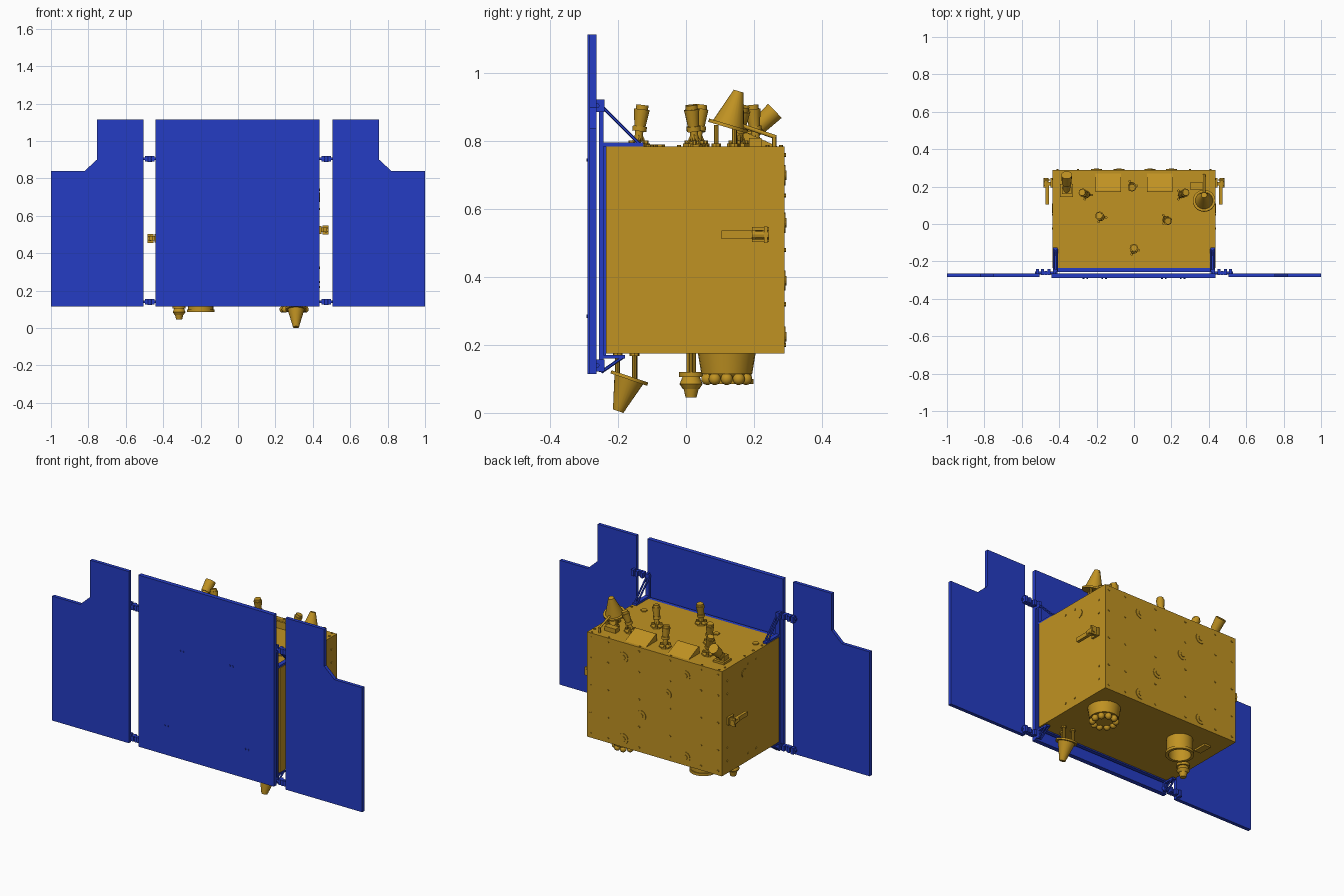
import bpy, bmesh, math
from mathutils import Vector, Matrix

cube = bpy.data.objects.get("Cube")
if cube:
    bpy.data.objects.remove(cube, do_unlink=True)


def material(name, colour):
    m = bpy.data.materials.new(name)
    m.diffuse_color = colour
    m.use_nodes = True
    m.node_tree.nodes["Principled BSDF"].inputs["Base Color"].default_value = colour
    return m


GOLD = material("gold foil", (0.53, 0.29, 0.016, 1))
BLUE = material("panel blue", (0.018, 0.045, 0.55, 1))


class Part:
    """Collects simple solids into one named object."""

    def __init__(self, name, mat):
        self.name, self.mat, self.bm = name, mat, bmesh.new()

    def box(self, lo, hi):
        lo, hi = Vector(lo), Vector(hi)
        m = Matrix.Translation((lo + hi) / 2) @ Matrix.Diagonal((*(hi - lo), 1))
        bmesh.ops.create_cube(self.bm, size=1, matrix=m)
        return self

    def rod(self, a, b, r, r2=None, n=12):
        a, b = Vector(a), Vector(b)
        d = b - a
        m = Matrix.Translation((a + b) / 2) @ d.to_track_quat('Z', 'Y').to_matrix().to_4x4()
        bmesh.ops.create_cone(self.bm, cap_ends=True, segments=n, radius1=r,
                              radius2=r if r2 is None else r2, depth=d.length, matrix=m)
        return self

    def ball(self, c, r):
        bmesh.ops.create_uvsphere(self.bm, u_segments=12, v_segments=8, radius=r,
                                  matrix=Matrix.Translation(c))
        return self

    def tube(self, c, r, inner, z0, z1, n=24):
        rings = []
        for rad, z in ((r, z0), (r, z1), (inner, z1), (inner, z0)):
            rings.append([self.bm.verts.new((c[0] + rad * math.cos(i * math.tau / n),
                                             c[1] + rad * math.sin(i * math.tau / n), z))
                          for i in range(n)])
        for k in range(4):
            p, q = rings[k], rings[(k + 1) % 4]
            for i in range(n):
                j = (i + 1) % n
                self.bm.faces.new((p[i], p[j], q[j], q[i]))
        return self

    def prism(self, pts, offset):
        face = self.bm.faces.new([self.bm.verts.new(p) for p in pts])
        out = bmesh.ops.extrude_face_region(self.bm, geom=[face], use_keep_orig=True)
        moved = [v for v in out["geom"] if isinstance(v, bmesh.types.BMVert)]
        bmesh.ops.translate(self.bm, verts=moved, vec=offset)
        return self

    def done(self, smooth=False):
        bmesh.ops.recalc_face_normals(self.bm, faces=self.bm.faces)
        me = bpy.data.meshes.new(self.name)
        self.bm.to_mesh(me)
        self.bm.free()
        me.materials.append(self.mat)
        ob = bpy.data.objects.new(self.name, me)
        bpy.context.collection.objects.link(ob)
        if smooth:
            bpy.ops.object.select_all(action='DESELECT')
            ob.select_set(True)
            bpy.context.view_layer.objects.active = ob
            bpy.ops.object.shade_smooth_by_angle(angle=math.radians(35))
        return ob


W, BACK, LOW, TOP = 0.435, 0.29, 0.175, 0.785

# Body and the panel backing plate
Part("body", GOLD).box((-W, -0.235, LOW), (W, BACK, TOP)).done()
Part("backing_plate", BLUE).box((-0.41, -0.256, 0.168), (0.41, -0.235, TOP)).done()

# Solar panels
Part("centre_panel", BLUE).box((-0.44, -0.29, 0.115), (W, -0.265, 1.115)).done()
outline = [(0.505, 0.115), (1, 0.115), (1, 0.84), (0.82, 0.84),
           (0.755, 0.9), (0.755, 1.115), (0.505, 1.115)]
for s, side in ((1, "left"), (-1, "right")):
    Part(side + "_panel", BLUE).prism([(s * x, -0.284, z) for x, z in outline],
                                      (0, 0.02, 0)).done()

# Panel fasteners
p = Part("panel_fasteners", BLUE)
for x, z in ((0.16, 0.745), (0.26, 0.285)):
    for s in (-1, 1):
        for d in (-0.01, 0.01):
            p.rod((s * x + d, -0.293, z), (s * x + d, -0.288, z), 0.005, n=8)
p.done()

# Hinges and folding brackets
for s, side in ((1, "left"), (-1, "right")):
    h = Part(side + "_hinges", BLUE)
    for z in (0.905, 0.14):
        h.rod((s * 0.41, -0.262, z), (s * 0.53, -0.262, z), 0.007)
        for x, r in ((0.425, 0.018), (0.455, 0.015), (0.49, 0.015), (0.515, 0.018)):
            h.box((s * x - 0.008, -0.272, z - r), (s * x + 0.008, -0.24, z + r))
        h.rod((s * 0.472, -0.262, z - 0.016), (s * 0.472, -0.262, z + 0.016), 0.011)
    h.done()
    b = Part(side + "_brackets", BLUE)
    for x in (0.412, 0.428):
        b.rod((s * x, -0.25, 0.905), (s * x, -0.135, 0.79), 0.005, n=6)
        b.rod((s * x, -0.25, 0.12), (s * x, -0.185, 0.165), 0.005, n=6)
    b.box((s * 0.42 - 0.012, -0.25, 0.785), (s * 0.42 + 0.012, -0.125, 0.797))
    b.box((s * 0.42 - 0.012, -0.25, 0.16), (s * 0.42 + 0.012, -0.18, 0.17))
    b.box((s * 0.42 - 0.012, -0.257, 0.12), (s * 0.42 + 0.012, -0.243, 0.92))
    b.done()


# Top thrusters, each leaning along (dx, dy)
def thruster(name, x, y, dx, dy):
    t = Part(name, GOLD)
    base = Vector((x, y, TOP))
    axis = Vector((dx, dy, 1)).normalized()
    start = base + Vector((0, 0, 0.025))
    at = lambda d: start + axis * d
    t.rod(base, base + Vector((0, 0, 0.008)), 0.034, n=6)
    for i in range(3):
        a = i * math.tau / 3
        foot = base + Vector((0.026 * math.cos(a), 0.026 * math.sin(a), 0))
        t.rod(foot, at(0.02), 0.005, n=6)
        t.rod(foot, foot + Vector((0, 0, 0.018)), 0.007, n=6)
    t.rod(at(-0.01), at(0.025), 0.012)
    t.rod(at(0.02), at(0.035), 0.021)
    t.rod(at(0.03), at(0.085), 0.016, 0.023)
    t.rod(at(0.085), at(0.098), 0.018)
    t.done(True)


for i, spec in enumerate(((0, -0.14, 0, 0.12), (-0.175, 0.035, -0.12, 0.1), (0.17, 0.025, 0.12, -0.1),
                          (-0.01, 0.205, 0, -0.1), (-0.25, 0.155, -0.3, 0.15),
                          (0.25, 0.155, 0.3, 0.15))):
    thruster("thruster_%d" % (i + 1), *spec)

# Tilted sensor barrel with its stand
t = Part("tilted_sensor", GOLD)
t.box((-0.395, 0.145, TOP), (-0.325, 0.215, 0.797))
t.box((-0.385, 0.16, 0.79), (-0.335, 0.2, 0.825))
t.rod((-0.36, 0.18, 0.81), (-0.36, 0.225, 0.853), 0.02)
t.rod((-0.36, 0.215, 0.845), (-0.36, 0.262, 0.89), 0.025, 0.029)
t.done(True)

# Wedge covers and small boxes on top
for s, side in ((1, "left"), (-1, "right")):
    x = s * 0.137
    Part(side + "_wedge", GOLD).prism(
        [(x - 0.068, 0.17, TOP), (x - 0.068, 0.27, TOP), (x - 0.068, 0.18, 0.825),
         (x - 0.068, 0.17, 0.825)], (0.136, 0, 0)).done()
Part("top_box", GOLD).box((0.3, 0.185, TOP), (0.37, 0.222, 0.81)).done()
p = Part("top_caps", GOLD)
for x, y in ((-0.14, -0.08), (-0.38, -0.1), (0.34, -0.1), (0.37, 0.03)):
    p.rod((x, y, TOP), (x, y, TOP + 0.006), 0.018, n=6)
p.done()


# Horn antennas on tripod stands
def horn(name, base, tip, r, r2, floor):
    base, tip = Vector(base), Vector(tip)
    d = (tip - base).normalized()
    h = Part(name, GOLD)
    h.rod(base, tip, r, r2, 24)
    h.rod(base - d * 0.008, base + d * 0.002, r + 0.012, n=24)
    h.rod(tip - d * 0.012, tip, r2 + 0.004, r2, 16)
    for i in range(3):
        a = i * math.tau / 3 + 0.5
        foot = Vector((base.x + r * 0.75 * math.cos(a), base.y + r * 0.75 * math.sin(a), floor))
        up = Vector((foot.x, foot.y, base.z))
        h.rod(foot, up, 0.007, n=8)
        h.rod(foot, foot + (up - foot).normalized() * 0.008, 0.014, n=8)
    h.done(True)


horn("top_horn", (0.375, 0.125, 0.848), (0.375, 0.155, 0.948), 0.048, 0.015, TOP)
horn("bottom_horn", (0.31, -0.168, 0.1), (0.31, -0.2, 0.005), 0.045, 0.016, LOW)
Part("horn_brace", GOLD).rod((0.375, 0.14, 0.855), (0.375, 0.265, 0.812), 0.006).rod(
    (0.375, 0.26, TOP), (0.375, 0.26, 0.816), 0.006).done(True)

# Underside: ring of nozzles, docking cup, small engine
c = Part("nozzle_ring", GOLD)
c.rod((0.3, 0.12, LOW), (0.3, 0.12, 0.115), 0.085, 0.075, 24)
c.rod((0.3, 0.12, 0.115), (0.3, 0.12, 0.1), 0.062, 0.05, 24)
for i in range(10):
    a = i * math.tau / 10
    c.ball((0.3 + 0.06 * math.cos(a), 0.12 + 0.06 * math.sin(a), 0.1), 0.018)
c.done(True)
c = Part("docking_cup", GOLD)
c.tube((-0.2, 0.125), 0.068, 0.058, 0.085, LOW)
c.tube((-0.2, 0.125), 0.074, 0.058, 0.085, 0.1)
c.rod((-0.2, 0.125, LOW), (-0.2, 0.125, 0.14), 0.03, n=16)
c.done(True)
e = Part("small_engine", GOLD)
for z0, z1, r, r2 in ((LOW, 0.12, 0.014, 0.014), (0.12, 0.105, 0.035, 0.035),
                      (0.105, 0.085, 0.026, 0.034), (0.085, 0.07, 0.034, 0.024),
                      (0.07, 0.045, 0.022, 0.016)):
    e.rod((-0.315, 0.015, z0), (-0.315, 0.015, z1), r, r2, 16)
for dx in (-0.025, 0.025):
    e.rod((-0.315 + dx, 0.015, LOW), (-0.315 + dx, 0.015, 0.11), 0.006, n=8)
e.done(True)
Part("underside_box", GOLD).box((-0.36, 0.1, 0.165), (-0.32, 0.18, LOW)).done()

# Side arms, caps and bolts
for s, side, z in ((1, "left", 0.525), (-1, "right", 0.48)):
    a = Part(side + "_arm", GOLD)
    a.box((s * 0.43, 0.195, z - 0.022), (s * 0.447, 0.245, z + 0.022))
    a.box((s * 0.44, 0.205, z - 0.012), (s * 0.48, 0.225, z + 0.012))
    a.box((s * 0.455, 0.105, z - 0.012), (s * 0.472, 0.225, z + 0.012))
    a.box((s * 0.452, 0.23, z - 0.024), (s * 0.485, 0.24, z + 0.024))
    a.rod((s * 0.47, 0.195, z), (s * 0.47, 0.245, z), 0.014)
    a.done()
    b = Part(side + "_bolts", GOLD)
    b.rod((s * W, 0.085, 0.7), (s * (W + 0.004), 0.085, 0.7), 0.025, n=8)
    for y, d in ((-0.025, 0.26), (0.05, 0.26), (0.24, 0.233), (0.24, 0.157)):
        for k in (-1, 1):
            q = 0.48 + k * d
            b.rod((s * W, y, q), (s * (W + 0.004), y, q), 0.006, n=6)
    b.done()

# Back discs and bolts, edge bolts on top
d = Part("back_discs", GOLD)
for x, z in ((0.2, 0.7), (-0.2, 0.7), (0.2, 0.225), (-0.2, 0.225), (-0.08, 0.56), (0.085, 0.39)):
    d.rod((x, BACK, z), (x, BACK + 0.003, z), 0.03, n=20)
    d.rod((x, BACK, z), (x, BACK + 0.006, z), 0.014, n=12)
d.done()
b = Part("back_and_top_bolts", GOLD)
for x in (-0.41, -0.3, -0.1, 0.1, 0.3, 0.41):
    for z in (0.2, 0.32, 0.48, 0.64, 0.76):
        b.rod((x, BACK, z), (x, BACK + 0.004, z), 0.006, n=6)
    b.rod((x, 0.28, TOP), (x, 0.28, TOP + 0.004), 0.006, n=6)
for s in (-1, 1):
    for y in (-0.1, -0.02, 0.06, 0.24):
        b.rod((s * 0.42, y, TOP), (s * 0.42, y, TOP + 0.004), 0.006, n=6)
b.done()
